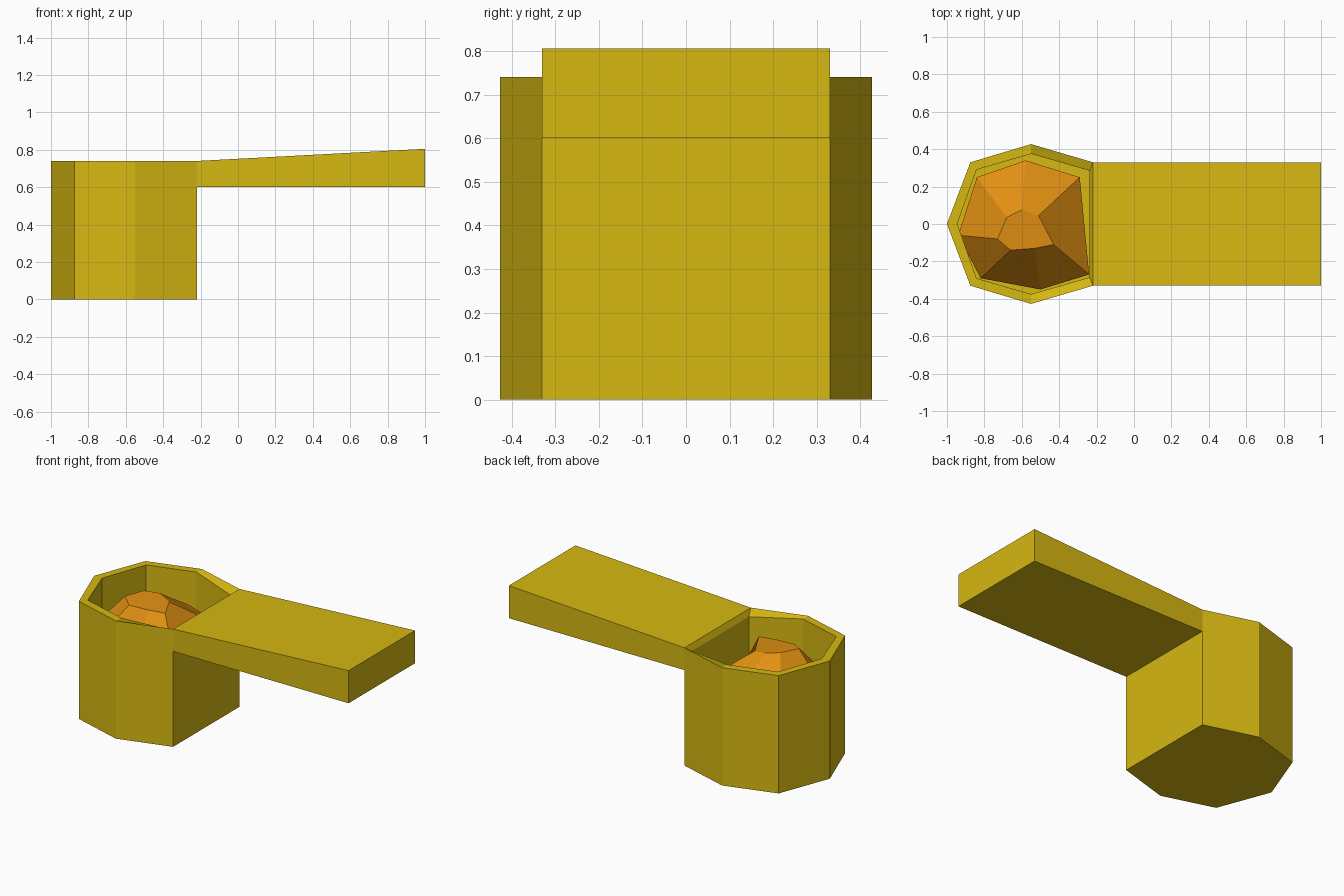
import bpy

if "Cube" in bpy.data.objects:
    bpy.data.objects.remove(bpy.data.objects["Cube"])


def material(name, colour):
    mat = bpy.data.materials.new(name)
    mat.use_nodes = True
    mat.diffuse_color = (*colour, 1)
    mat.node_tree.nodes["Principled BSDF"].inputs["Base Color"].default_value = (*colour, 1)
    return mat


def loft(name, rings, mat):
    """Skin a stack of equal rings, listed bottom outside first, and cap both ends."""
    n = len(rings[0])
    verts = [p for ring in rings for p in ring]
    faces = [tuple(reversed(range(n))), tuple(range(len(verts) - n, len(verts)))]
    for r in range(len(rings) - 1):
        for i in range(n):
            j = (i + 1) % n
            faces.append((r * n + i, r * n + j, (r + 1) * n + j, (r + 1) * n + i))
    mesh = bpy.data.meshes.new(name)
    mesh.from_pydata(verts, [], faces)
    mesh.materials.append(mat)
    obj = bpy.data.objects.new(name, mesh)
    bpy.context.collection.objects.link(obj)
    return obj


def mirrored(half):
    """Close a half outline, running from the right side to the tip, across y = 0."""
    ring = half + [(x, -y) for x, y in reversed(half[:-1])]
    return ring[::-1] if half[0][1] < 0 else ring


def at(ring, z):
    return [(x, y, z) for x, y in ring]


yellow = material("mustard yellow", (0.68, 0.48, 0.006))
orange = material("amber orange", (0.76, 0.28, 0.006))

# Cup: seven-sided wall, with the rim dipping inward beside the handle
outer = mirrored([(-0.22, 0.33), (-0.55, 0.427), (-0.875, 0.33), (-1, 0)])
inner = mirrored([(-0.237, 0.285), (-0.55, 0.375), (-0.842, 0.29), (-0.945, 0)])
rim = [(x, y, 0.705 if x > -0.3 else 0.74) for x, y in inner]
loft("cup", [at(outer, 0), at(outer, 0.74), rim, at(inner, 0.2)], yellow)

# Handle: flat bar whose top rises toward the free end
w = 0.33
handle_rings = [[(x, -w, 0.6), (x, w, 0.6), (x, w, top), (x, -w, top)]
                for x, top in ((-0.22, 0.74), (1, 0.805))]
loft("handle", handle_rings, yellow)

# Faceted lump resting in the cup
crown = [(-0.73, -0.08, 0.715), (-0.66, -0.14, 0.70), (-0.53, -0.13, 0.70),
         (-0.43, -0.11, 0.70), (-0.51, 0.045, 0.69), (-0.60, 0.075, 0.71),
         (-0.68, 0.035, 0.72)]
waist = [(-0.94, -0.06, 0.49), (-0.82, -0.29, 0.46), (-0.50, -0.35, 0.44),
         (-0.24, -0.27, 0.46), (-0.29, 0.25, 0.52), (-0.58, 0.34, 0.54),
         (-0.84, 0.25, 0.52)]
base = [(-0.58 + (x + 0.58) * 0.7, y * 0.7, 0.21) for x, y, z in waist]
loft("lump", [base, waist, crown], orange)
